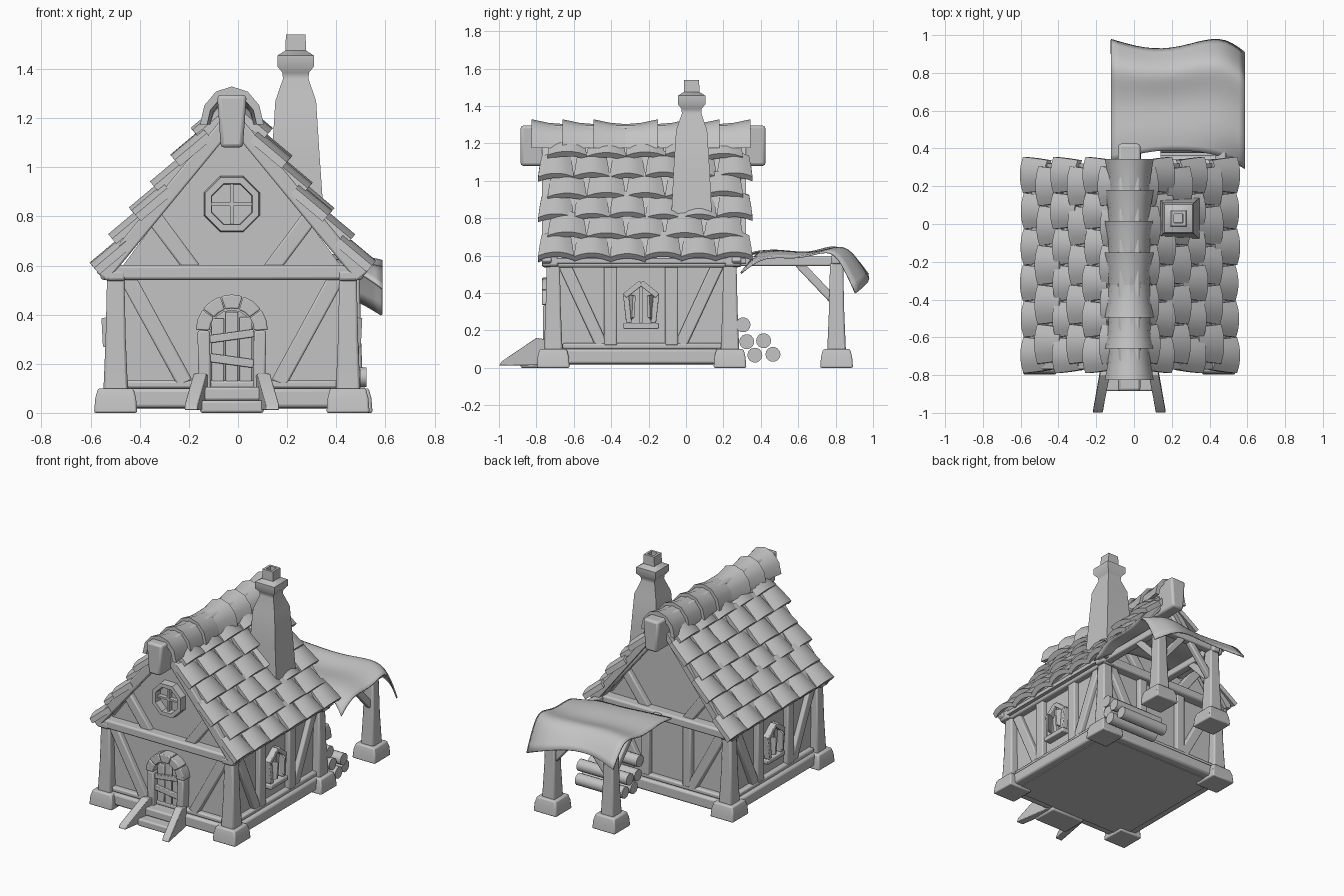
import bpy, bmesh, math, random
from mathutils import Vector

if "Cube" in bpy.data.objects:
    bpy.data.objects.remove(bpy.data.objects["Cube"])

random.seed(4)
CX = -0.025            # house centre line
grey = bpy.data.materials.new("stone grey")
grey.diffuse_color = (0.55, 0.55, 0.55, 1)
grey.use_nodes = True
grey.node_tree.nodes["Principled BSDF"].inputs["Base Color"].default_value = grey.diffuse_color


def finish(name, bm, bevel=0, angle=35):
    bmesh.ops.recalc_face_normals(bm, faces=bm.faces)
    me = bpy.data.meshes.new(name)
    bm.to_mesh(me)
    bm.free()
    ob = bpy.data.objects.new(name, me)
    bpy.context.collection.objects.link(ob)
    me.materials.append(grey)
    if bevel:
        m = ob.modifiers.new("Bevel", 'BEVEL')
        m.width, m.segments = bevel, 2
    bpy.ops.object.select_all(action='DESELECT')
    ob.select_set(True)
    bpy.context.view_layer.objects.active = ob
    bpy.ops.object.shade_smooth_by_angle(angle=math.radians(angle))
    return ob


def loft_into(bm, rings):
    vs = [[bm.verts.new(p) for p in r] for r in rings]
    n = len(vs[0])
    for a, b in zip(vs, vs[1:]):
        for i in range(n):
            bm.faces.new((a[i], a[(i + 1) % n], b[(i + 1) % n], b[i]))
    bm.faces.new(vs[0])
    bm.faces.new(vs[-1])


def loft(name, rings, bevel=0, angle=35):
    bm = bmesh.new()
    loft_into(bm, rings)
    return finish(name, bm, bevel, angle)


def square(x, y, z, h):
    return [(x - h, y - h, z), (x + h, y - h, z), (x + h, y + h, z), (x - h, y + h, z)]


def box(name, x0, x1, y0, y1, z0, z1, bevel=0.006):
    return loft(name, [[(x0, y0, z), (x1, y0, z), (x1, y1, z), (x0, y1, z)] for z in (z0, z1)], bevel)


def along_y(name, pts, y0, y1, bevel=0):
    return loft(name, [[(CX + x, y, z) for x, z in pts] for y in (y0, y1)], bevel)


def beam(name, p, q, w, d, normal, bevel=0.008):
    """Timber from p to q, w wide in its plane, d deep along normal."""
    p, q, n = Vector(p), Vector(q), Vector(normal)
    s = (q - p).cross(n).normalized() * w / 2
    n = n * d / 2
    return loft(name, [[c - s - n, c + s - n, c + s + n, c - s + n] for c in (p, q)], bevel)


# House body with gables
along_y("house_walls", [(-.465, .015), (.465, .015), (.465, .57), (0, 1.2), (-.465, .57)], -.70, .225)

# Posts on stone feet: four corners and two for the awning
posts = [(CX + s * .473, y) for s in (-1, 1) for y in (-.71, .235)] + [(.01, .805), (.46, .805)]
for x, y in posts:
    loft("post_foot", [square(x, y, 0, .088), square(x, y, .06, .083), square(x, y, .10, .072)], .008)
    loft("post", [square(x, y, .09, .05), square(x, y, .30, .041), square(x, y, .56, .035)], .01)

F, S = (0, 1, 0), (1, 0, 0)
# Front and back framing
for y, o in ((-.71, -1), (.235, 1)):
    beam("tie_beam", (CX - .535, y + o * .015, .572), (CX + .535, y + o * .015, .572), .06, .085, F, .012)
    box("sill_beam", CX - .44, CX + .44, y - .045, y + .045, .02, .10, .014)
    box("upper_sill", CX - .44, CX + .44, y - .025, y + .025, .10, .132, .01)
    for s in (-1, 1):
        beam("wall_brace", (CX + s * .425, y, .55), (CX + s * .19, y, .12), .065, .05, F)
        beam("gable_brace", (CX + s * .32, y, .80), (CX + s * .155, y, .58), .065, .05, F)
        beam("barge_board", (CX + s * .53, y + o * .035, .555), (CX, y + o * .035, 1.20), .06, .05, F)
        if o > 0:
            beam("back_stud", (CX + s * .16, y, .12), (CX + s * .16, y, .56), .065, .05, F)

# Side framing, windows and shutters
for s in (-1, 1):
    x = CX + s * .473
    beam("wall_plate", (x, -.77, .56), (x, .29, .56), .045, .08, S, .012)
    box("side_sill", x - .045, x + .045, -.66, .20, .02, .10, .014)
    box("side_upper_sill", x - .025, x + .025, -.66, .20, .10, .132, .01)
    for t in (-1, 1):
        def Y(v):
            return -.24 + t * v
        beam("side_stud", (x, Y(.163), .12), (x, Y(.163), .56), .07, .055, S)
        beam("side_brace", (x, Y(.41), .55), (x, Y(.21), .12), .065, .045, S)
        beam("window_jamb", (x, Y(.065), .24), (x, Y(.082), .395), .03, .06, S, .005)
        beam("window_gable", (x, Y(.088), .385), (x, Y(0), .455), .03, .065, S, .005)
        # shutter leaning open
        xo = x + s * .052
        loft("shutter", [[(x, Y(.055 + k), .255), (xo, Y(.035 + k), .27),
                          (xo + s * .006, Y(.03 + k), .385), (x, Y(.06 + k), .395)] for k in (0, .014)])
    beam("window_bar", (x, -.24, .24), (x, -.24, .44), .016, .02, S, 0)
    box("window_sill", x - .03, x + .042, -.335, -.145, .208, .24)

# Arched door, planks, battens and surround
door = [(.088, .09)] + [(.088 * math.cos(a * math.pi / 8), .33 + .09 * math.sin(a * math.pi / 8))
                        for a in range(9)] + [(-.088, .09)]
along_y("door_panel", door, -.715, -.69)
for i, top in enumerate((.385, .41, .39)):
    c = (i - 1) * .057
    along_y("door_plank", [(c - .025, .10), (c + .025, .10), (c + .026, top), (c - .026, top)], -.732, -.70, .005)
beam("door_batten", (CX - .09, -.738, .30), (CX + .09, -.738, .325), .032, .022, F, .004)
beam("door_batten", (CX - .09, -.738, .225), (CX + .09, -.738, .20), .035, .022, F, .004)
for s in (-1, 1):
    along_y("door_jamb", [(s * .085, .09), (s * .135, .09), (s * .14, .335), (s * .09, .335)], -.765, -.69, .008)
for i in range(5):
    arc = [math.pi * (i + .02) / 5, math.pi * (i + .5) / 5, math.pi * (i + .98) / 5]
    along_y("arch_stone", [(r * math.cos(a), .335 + r * math.sin(a)) for r, seq in
                           ((.147, arc), (.09, arc[::-1])) for a in seq], -.77, -.69, .006)

# Steps with splayed side boards
box("lower_step", CX - .13, CX + .13, -.885, -.70, 0, .05, .01)
box("upper_step", CX - .125, CX + .125, -.82, -.70, .05, .105, .01)
for s in (-1, 1):
    loft("step_side", [[(CX + s * (.165 + k), -1, .012), (CX + s * (.165 + k), -.985, .035),
                        (CX + s * (.128 + k), -.80, .16), (CX + s * (.12 + k), -.735, .15),
                        (CX + s * (.12 + k), -.735, .015)] for k in (-.025, .028)], .004)

# Octagonal gable window
bm = bmesh.new()
for i in range(8):
    a, b = [math.radians(45 * k + 22.5) for k in (i, i + 1)]
    loft_into(bm, [[(CX + r * math.cos(t), y, .85 + r * math.sin(t)) for r, y in
                    ((.124, -.69), (.118, -.75), (.09, -.75), (.086, -.69))] for t in (a, b)])
bmesh.ops.remove_doubles(bm, verts=bm.verts, dist=1e-4)
finish("gable_window_ring", bm)
beam("gable_window_bar", (CX - .09, -.715, .85), (CX + .09, -.715, .85), .014, .03, F, 0)
beam("gable_window_bar", (CX, -.715, .76), (CX, -.715, .94), .014, .03, F, 0)

# Roof deck and ridge beam
along_y("roof_deck", [(-.535, .56), (-.50, .555), (0, 1.19), (.50, .555), (.535, .56), (.535, .585),
                      (0, 1.245), (-.535, .585)], -.765, .32)
along_y("ridge_beam", [(-.045, 1.08), (.045, 1.08), (.06, 1.295), (-.06, 1.295)], -.885, .425, .015)


# Roof tiles: arched, flared at the low end
def arch(origin, across, up, width, rise, thick):
    us = [-.5, -.3, -.1, .1, .3, .5]
    low = [origin + across * (u * width) + up * (rise * (1 - 4 * u * u)) for u in us]
    return [p + up * thick for p in low] + low[::-1]


tilt = math.radians(40)
for s in (-1, 1):
    bm = bmesh.new()
    out = Vector((s * math.sin(tilt), 0, math.cos(tilt)))
    climb = Vector((-s * math.cos(tilt), 0, math.sin(tilt)))
    for row in range(6):
        n, y0, y1 = (6, -.79, .355) if row % 2 == 0 else (5, -.74, .305)
        w = (y1 - y0) / n
        for i in range(n):
            j = random.uniform(-.008, .008)
            low = Vector((CX + s * (.543 - .084 * row + j), y0 + w * (i + .5), .568 + .108 * row + j))
            loft_into(bm, [arch(low + climb * d, Vector((0, 1, 0)), out, w * k, .026, .034)
                           for d, k in ((0, 1.0), (.08, .93), (.17, .82))])
    finish("roof_tiles", bm)

# Ridge caps
bm = bmesh.new()
for i in range(7):
    yc = -.24 + (i - 3) * .165
    o = -1 if i < 3 else 1
    rings = []
    for t, k in ((-.09, .88), (0, .93), (.09, 1.06)):
        def half(r, h):
            return [(CX + r * k * math.cos(a), yc + o * t, 1.175 + h * k * math.sin(a))
                    for a in [math.pi * m / 6 for m in range(7)]]
        rings.append(half(.122, .145) + half(.095, .11)[::-1])
    loft_into(bm, rings)
finish("ridge_caps", bm)

# Chimney with collar and open flue
loft("chimney", [square(.24 - .005 * (z > 1), .03, z, h) for z, h in (
    (.82, .108), (1.05, .097), (1.27, .083), (1.36, .052), (1.385, .054), (1.41, .074), (1.455, .074),
    (1.475, .042), (1.54, .04), (1.54, .024), (1.50, .022))], 0, 50)

# Awning frame
for x in (.01, .46):
    beam("awning_rail", (x, .25, .57), (x, .86, .57), .05, .055, S)
    beam("awning_brace", (x, .79, .36), (x, .60, .56), .045, .04, S)
beam("awning_crossbar", (-.06, .805, .58), (.53, .805, .58), .05, .055, F)
for a, b in ((.03, .20), (.44, .27)):
    beam("awning_cross_brace", (a, .805, .36), (b, .805, .565), .045, .04, F)

# Awning cloth
cols = [(-.122, .33, .98, .61, .50), (.06, .385, .925, .63, .53), (.24, .395, .93, .62, .53),
        (.46, .37, 1.01, .61, .48), (.588, .29, .91, .51, .40)]
levels = [(.2, .642), (.5, .612), (.72, .665), (.85, .64)]
bm = bmesh.new()
grid = []
for k, (x, ya, yb, za, zb) in enumerate(cols):
    drop = (.01, 0, .012, 0, .03)[k]
    grid.append([bm.verts.new(p) for p in [(x, ya, za)] + [(x, ya + (yb - ya) * f, z - drop)
                                                          for f, z in levels] + [(x, yb, zb)]])
for a, b in zip(grid, grid[1:]):
    for i in range(5):
        bm.faces.new((a[i], b[i], b[i + 1], a[i + 1]))
cloth = finish("awning_cloth", bm, 0, 60)
sub = cloth.modifiers.new("Smooth", 'SUBSURF')
sub.levels = sub.render_levels = 2
sub.boundary_smooth = 'PRESERVE_CORNERS'
cloth.modifiers.new("Thickness", 'SOLIDIFY').thickness = .01

# Stacked logs
for y, z in ((.305, .23), (.325, .14), (.415, .145), (.368, .068), (.465, .072)):
    x1 = .52 + random.uniform(-.03, .012)
    loft("log", [[(x, y + .04 * math.cos(a), z + .04 * math.sin(a))
                  for a in [math.tau * k / 14 for k in range(14)]] for x in (.14, x1)])
